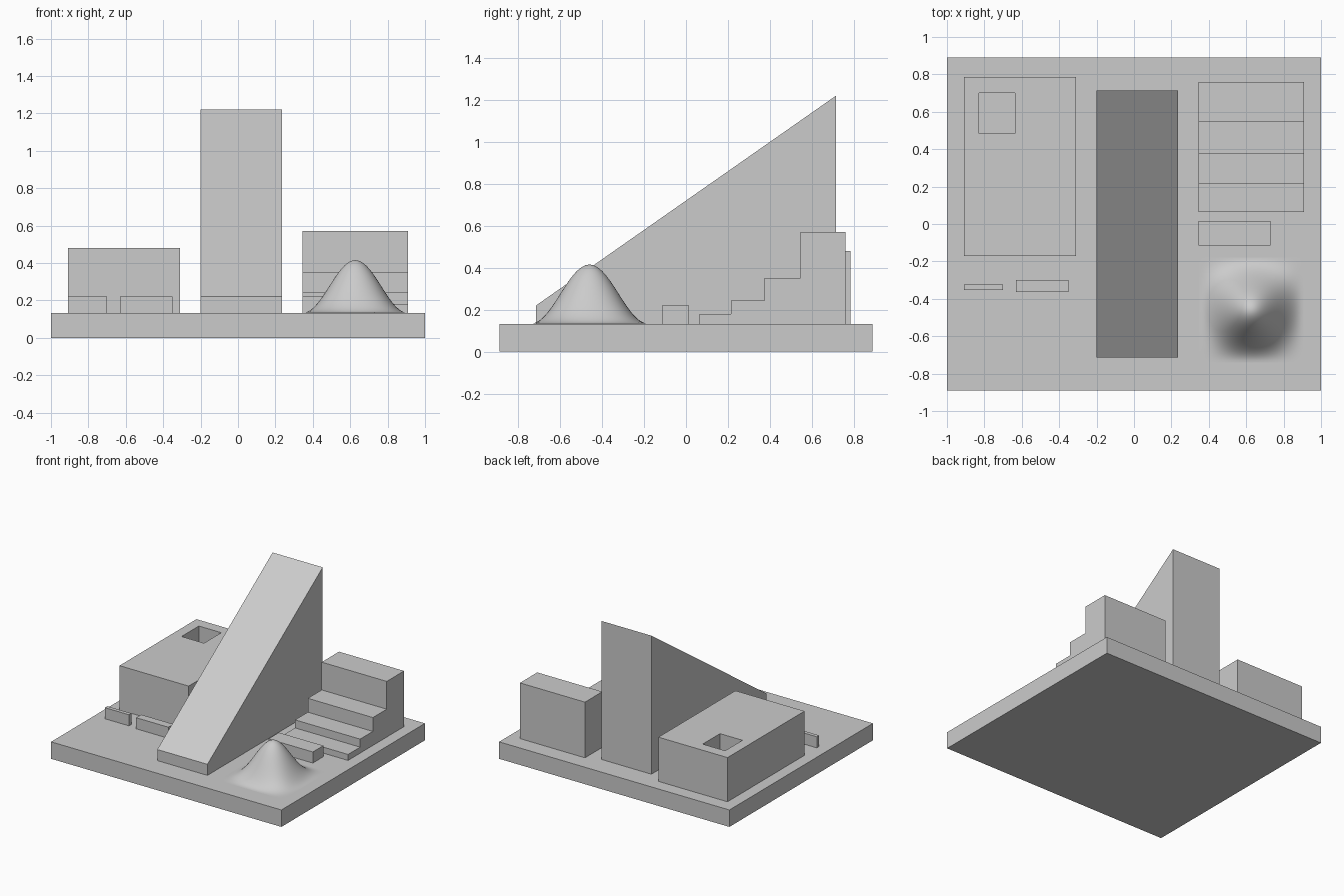
import bpy, bmesh
from math import cos, pi

cube = bpy.data.objects.get("Cube")
if cube:
    bpy.data.objects.remove(cube, do_unlink=True)

# One plain grey for the whole model
grey = bpy.data.materials.new("light_grey")
grey.use_nodes = True
colour = (0.6, 0.6, 0.6, 1)
grey.diffuse_color = colour
grey.node_tree.nodes["Principled BSDF"].inputs["Base Color"].default_value = colour

DECK = 0.133  # top of the base slab


def finish(name, bm):
    mesh = bpy.data.meshes.new(name)
    bm.to_mesh(mesh)
    bm.free()
    mesh.materials.append(grey)
    obj = bpy.data.objects.new(name, mesh)
    bpy.context.collection.objects.link(obj)
    return obj


def extrude_profile(name, x0, x1, profile):
    """Sweep a (y, z) outline along x."""
    bm = bmesh.new()
    face = bm.faces.new([bm.verts.new((x0, y, z)) for y, z in profile])
    new = bmesh.ops.extrude_face_region(bm, geom=[face])["geom"]
    verts = [v for v in new if isinstance(v, bmesh.types.BMVert)]
    bmesh.ops.translate(bm, verts=verts, vec=(x1 - x0, 0, 0))
    bmesh.ops.recalc_face_normals(bm, faces=bm.faces)
    return finish(name, bm)


def box(name, x0, x1, y0, y1, z0, z1):
    return extrude_profile(name, x0, x1, [(y0, z0), (y1, z0), (y1, z1), (y0, z1)])


# Base slab
box("base_slab", -1, 1, -0.89, 0.89, 0, DECK)

# Tall wedge ramp
extrude_profile("ramp", -0.2, 0.235,
                [(-0.715, DECK), (0.715, DECK), (0.715, 1.22), (-0.715, 0.22)])

# Steps of growing height
outline = [(0.76, DECK), (0.065, DECK)]
steps = [(0.065, 0.18), (0.215, 0.243), (0.373, 0.352), (0.545, 0.57)]
ends = [s[0] for s in steps[1:]] + [0.76]
for (y, z), end in zip(steps, ends):
    outline += [(y, z), (end, z)]
outline = [p for i, p in enumerate(outline) if p not in outline[:i]]
extrude_profile("steps", 0.345, 0.91, outline)

# Large block with a square shaft
block = box("block", -0.91, -0.31, -0.17, 0.785, DECK, 0.48)
cutter = box("shaft_cutter", -0.83, -0.635, 0.485, 0.70, 0.05, 0.6)
cutter.hide_render = True
cut = block.modifiers.new("shaft", "BOOLEAN")
cut.operation = "DIFFERENCE"
cut.solver = "EXACT"
cut.object = cutter
bpy.context.view_layer.objects.active = block
bpy.ops.object.modifier_apply(modifier=cut.name)
bpy.data.objects.remove(cutter, do_unlink=True)

# Low ledges
box("thin_ledge", -0.91, -0.70, -0.352, -0.323, DECK, 0.22)
box("wide_ledge", -0.63, -0.35, -0.363, -0.30, DECK, 0.22)
box("bench", 0.345, 0.73, -0.115, 0.015, DECK, 0.22)

# Smooth mound: a cosine bump in both directions
R = 0.28
bm = bmesh.new()
bmesh.ops.create_grid(bm, x_segments=48, y_segments=48, size=R)
for v in bm.verts:
    bump = (1 + cos(pi * v.co.x / R)) * (1 + cos(pi * v.co.y / R)) / 4
    v.co = (v.co.x + 0.627, v.co.y - 0.46, DECK + 0.001 + 0.281 * bump)
for f in bm.faces:
    f.smooth = True
finish("mound", bm)
